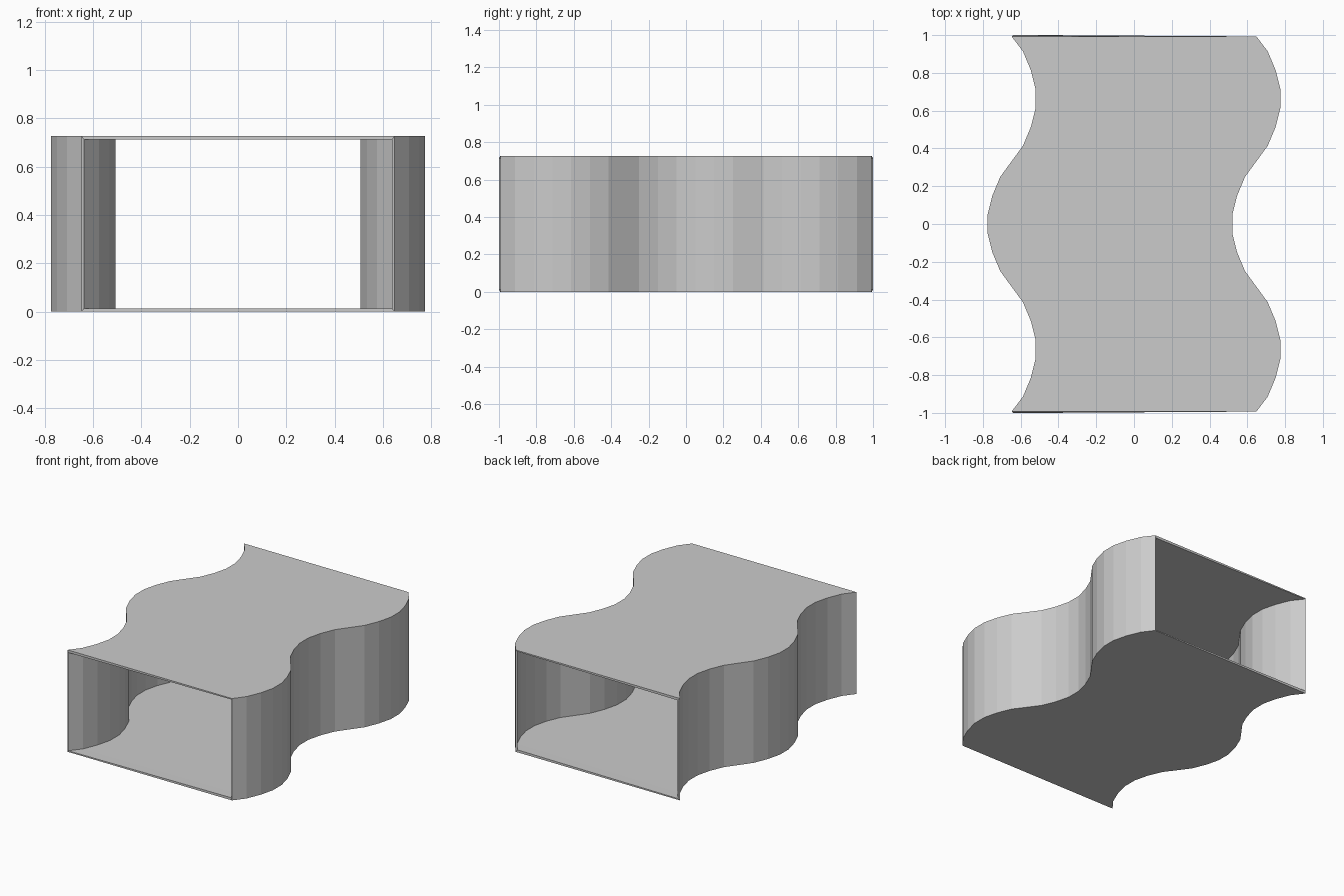
import bpy, bmesh

if "Cube" in bpy.data.objects:
    bpy.data.objects.remove(bpy.data.objects["Cube"])

# Wavy path: facet positions across one lobe (distance from lobe centre, sideways offset)
LOBE = [(-0.25, 0.06), (-0.15, 0.102), (-0.05, 0.127), (0.05, 0.127), (0.15, 0.102), (0.25, 0.06)]
HALF_WIDTH, HEIGHT, WALL, END_Y = 0.648, 0.726, 0.013, 0.993

path = [(0.0, -END_Y)]
for centre, side in ((-0.664, 1), (0.0, -1), (0.664, 1)):
    path += [(side * off, centre + d) for d, off in LOBE]
path.append((0.0, END_Y))

# Open-ended rectangular sleeve lofted along the path
bm = bmesh.new()
corners = [(-HALF_WIDTH, 0), (HALF_WIDTH, 0), (HALF_WIDTH, HEIGHT), (-HALF_WIDTH, HEIGHT)]
rings = [[bm.verts.new((cx + x, y, z)) for cx, z in corners] for x, y in path]
for a, b in zip(rings, rings[1:]):
    for i in range(4):
        j = (i + 1) % 4
        bm.faces.new((a[i], a[j], b[j], b[i]))
bmesh.ops.recalc_face_normals(bm, faces=bm.faces)
# Make sure the normals point outwards so the wall grows inwards
bm.normal_update()
floor = min(bm.faces, key=lambda f: f.calc_center_median().z)
if floor.normal.z > 0:
    bmesh.ops.reverse_faces(bm, faces=bm.faces)

mesh = bpy.data.meshes.new("wavy_sleeve")
bm.to_mesh(mesh)
bm.free()
sleeve = bpy.data.objects.new("wavy_sleeve", mesh)
bpy.context.collection.objects.link(sleeve)

# Thin wall
solid = sleeve.modifiers.new("wall", 'SOLIDIFY')
solid.thickness = WALL
solid.offset = -1
solid.use_even_offset = True
solid.use_quality_normals = True
